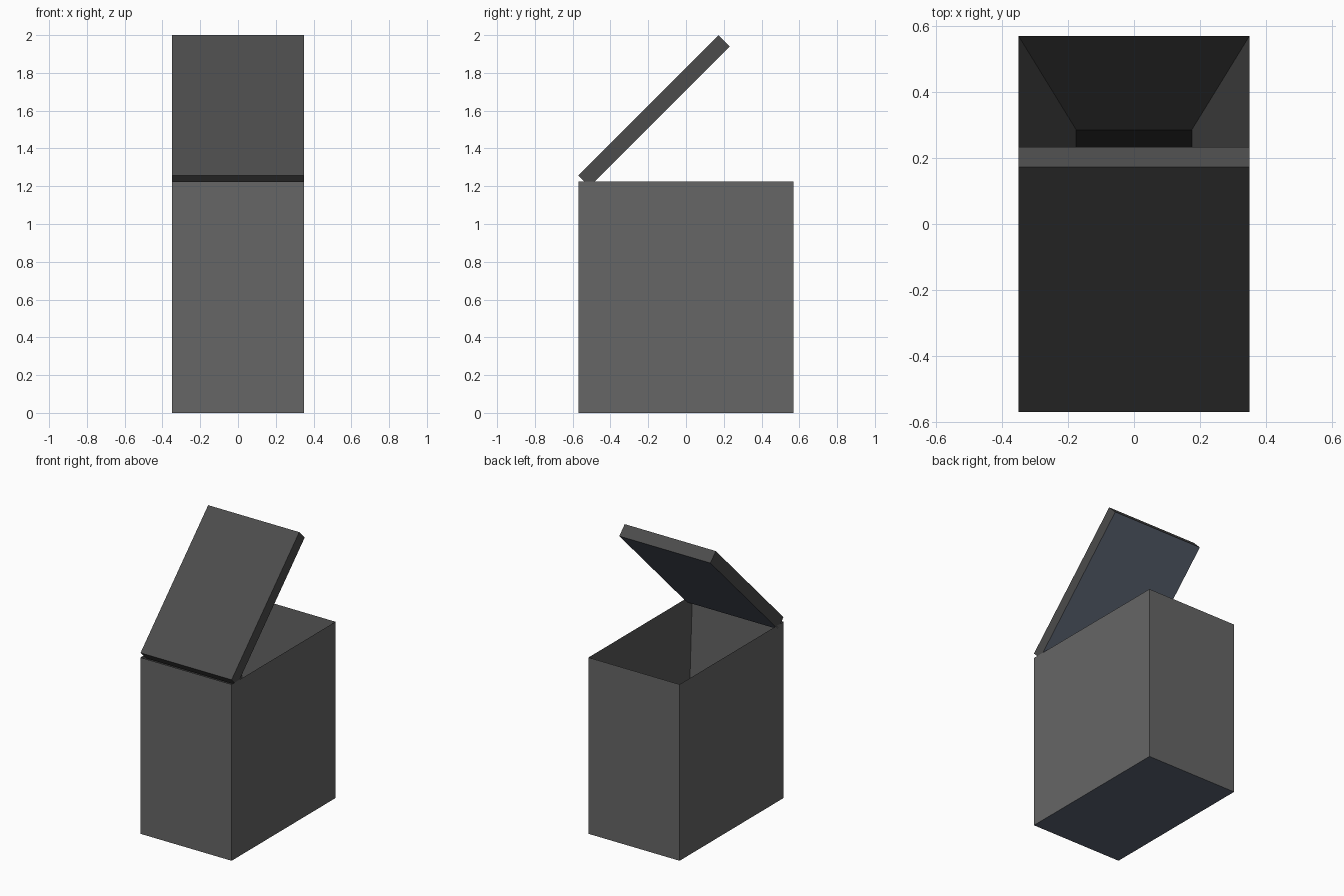
import bpy, bmesh
from math import radians
from mathutils import Matrix, Vector

if "Cube" in bpy.data.objects:
    bpy.data.objects.remove(bpy.data.objects["Cube"], do_unlink=True)


def make_material(name, color):
    mat = bpy.data.materials.new(name)
    mat.use_nodes = True
    rgba = (*color, 1)
    mat.diffuse_color = rgba
    mat.node_tree.nodes["Principled BSDF"].inputs["Base Color"].default_value = rgba
    return mat


mid_grey = make_material("mid grey", (0.133, 0.133, 0.133))
dark_grey = make_material("dark grey", (0.072, 0.072, 0.072))
near_black = make_material("near black", (0.0037, 0.0037, 0.0037))
blue_grey = make_material("blue grey", (0.105, 0.124, 0.167))


def block(size, centre):
    bm = bmesh.new()
    bmesh.ops.create_cube(bm, size=1)
    bmesh.ops.scale(bm, vec=size, verts=bm.verts)
    bmesh.ops.translate(bm, vec=centre, verts=bm.verts)
    bm.normal_update()
    return bm


def finish(bm, name, materials):
    mesh = bpy.data.meshes.new(name)
    bm.to_mesh(mesh)
    bm.free()
    for mat in materials:
        mesh.materials.append(mat)
    obj = bpy.data.objects.new(name, mesh)
    bpy.context.collection.objects.link(obj)
    return obj


WIDTH, DEPTH, HEIGHT = 0.70, 1.14, 1.225

# Bin body: the open top tapers to a half-size floor halfway down
bm = block((WIDTH, DEPTH, HEIGHT), (0, 0, HEIGHT / 2))
for face in bm.faces:
    if face.normal.z < -0.5:
        face.material_index = 3
top = max(bm.faces, key=lambda f: f.normal.z)
walls = bmesh.ops.extrude_discrete_faces(bm, faces=[top])
floor = walls["faces"][0]
for edge in floor.edges:
    for face in edge.link_faces:
        face.material_index = 1
floor.material_index = 2
bmesh.ops.scale(bm, vec=(0.5, 0.5, 1), verts=floor.verts)
bmesh.ops.translate(bm, vec=(0, 0, -HEIGHT / 2), verts=floor.verts)
finish(bm, "bin_body", [mid_grey, dark_grey, near_black, blue_grey])

# Lid: a slab hinged on its upper front edge and swung open
LENGTH, THICK = 1.05, 0.085
bm = block((WIDTH, LENGTH, THICK), (0, LENGTH / 2, -THICK / 2))
for face in bm.faces:
    if face.normal.z < -0.5:
        face.material_index = 1
swing = Matrix.Translation(Vector((0, -0.57, 1.257))) @ Matrix.Rotation(radians(45), 4, "X")
bmesh.ops.transform(bm, matrix=swing, verts=bm.verts)
finish(bm, "lid", [dark_grey, blue_grey])
